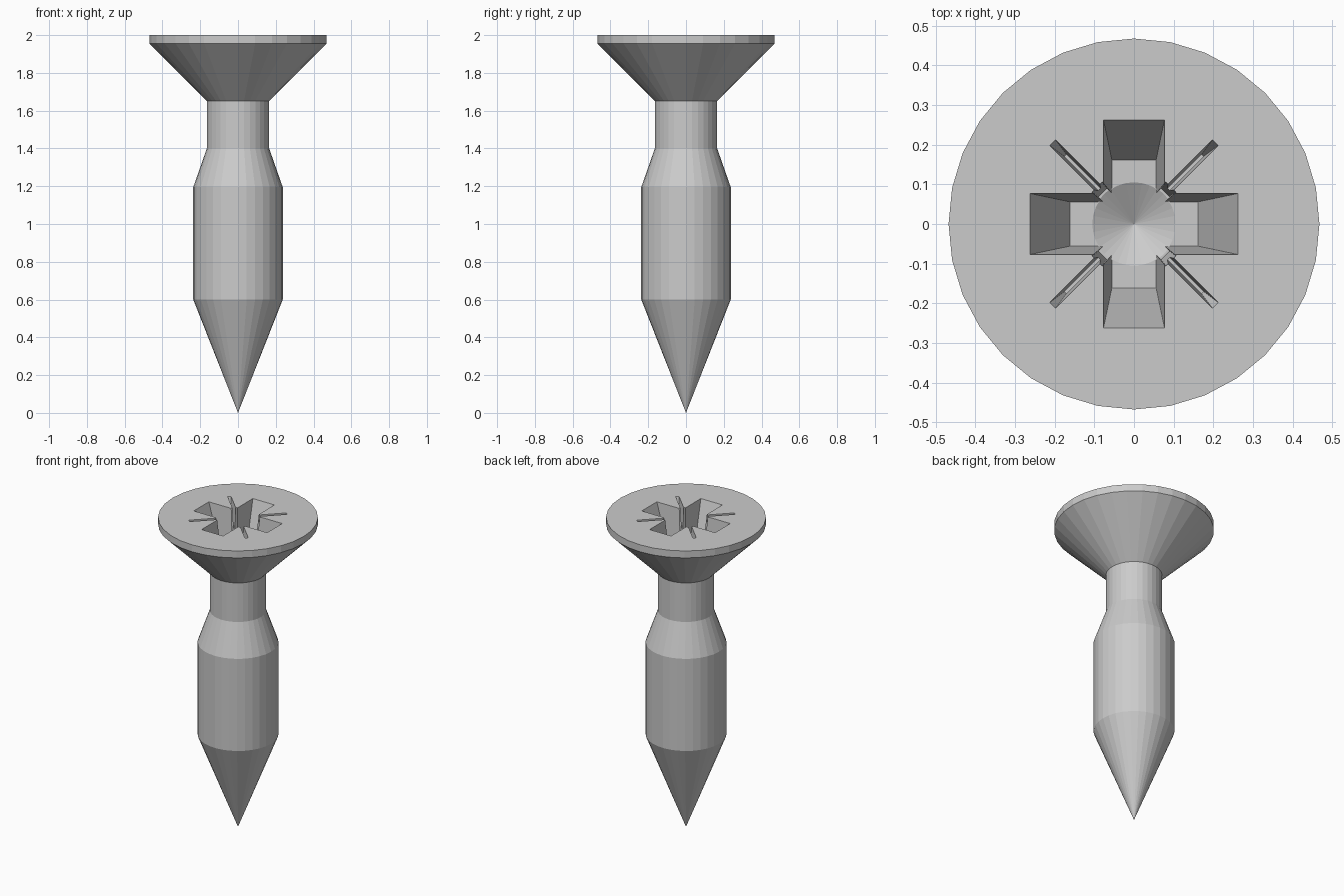
import bpy, bmesh
from math import pi, sin, cos

if "Cube" in bpy.data.objects:
    bpy.data.objects.remove(bpy.data.objects["Cube"])

TOP = 2.0
SIDES = 32


def make_object(name, bm):
    bmesh.ops.recalc_face_normals(bm, faces=bm.faces)
    mesh = bpy.data.meshes.new(name)
    bm.to_mesh(mesh)
    bm.free()
    obj = bpy.data.objects.new(name, mesh)
    bpy.context.collection.objects.link(obj)
    return obj


def bridge(bm, a, b):
    n = len(a)
    for i in range(n):
        bm.faces.new((a[i], a[(i + 1) % n], b[(i + 1) % n], b[i]))


def turned(name, tip_z, profile):
    """Solid of revolution from a tip up through (radius, z) rings."""
    bm = bmesh.new()
    tip = bm.verts.new((0, 0, tip_z))
    rings = [[bm.verts.new((r * cos(2 * pi * i / SIDES), r * sin(2 * pi * i / SIDES), z))
              for i in range(SIDES)] for r, z in profile]
    for i in range(SIDES):
        bm.faces.new((tip, rings[0][(i + 1) % SIDES], rings[0][i]))
    for a, b in zip(rings, rings[1:]):
        bridge(bm, a, b)
    bm.faces.new(rings[-1])
    return make_object(name, bm)


def tapered_slot(name, length, width, depth, angle):
    """Cutter with (top, floor) half lengths and widths, carried past the head face."""
    bm = bmesh.new()
    over = 0.05
    k = over / depth
    sizes = [(length[1], width[1], TOP - depth),
             (length[0] + (length[0] - length[1]) * k,
              width[0] + (width[0] - width[1]) * k, TOP + over)]
    rings = []
    for l, w, z in sizes:
        rings.append([bm.verts.new((x * cos(angle) - y * sin(angle),
                                    x * sin(angle) + y * cos(angle), z))
                      for x, y in ((l, w), (-l, w), (-l, -w), (l, -w))])
    bridge(bm, *rings)
    for ring in rings:
        bm.faces.new(ring)
    return make_object(name, bm)


# Countersunk screw body, from pointed tip to head
screw = turned("screw_body", 0, [(0.237, 0.6), (0.237, 1.195), (0.165, 1.4),
                                 (0.165, 1.652), (0.468, 1.955), (0.468, TOP)])

# Drive recess: cross slots, corner notches, fine diagonal slits, conical pit
cutters = []
for i in range(2):
    a = i * pi / 2
    cutters += [
        tapered_slot("cross_cutter", (0.262, 0.162), (0.077, 0.056), 0.30, a),
        tapered_slot("notch_cutter", (0.132, 0.112), (0.018, 0.015), 0.298, a + pi / 4),
        tapered_slot("slit_cutter", (0.290, 0.245), (0.010, 0.004), 0.13, a + pi / 4),
    ]
cutters.append(turned("pit_cutter", TOP - 0.36, [(0.107, TOP - 0.299), (0.107, TOP - 0.29)]))

for cutter in cutters:
    cutter.hide_render = True
    cutter.hide_set(True)
    mod = screw.modifiers.new(cutter.name, 'BOOLEAN')
    mod.operation = 'DIFFERENCE'
    mod.solver = 'EXACT'
    mod.object = cutter
